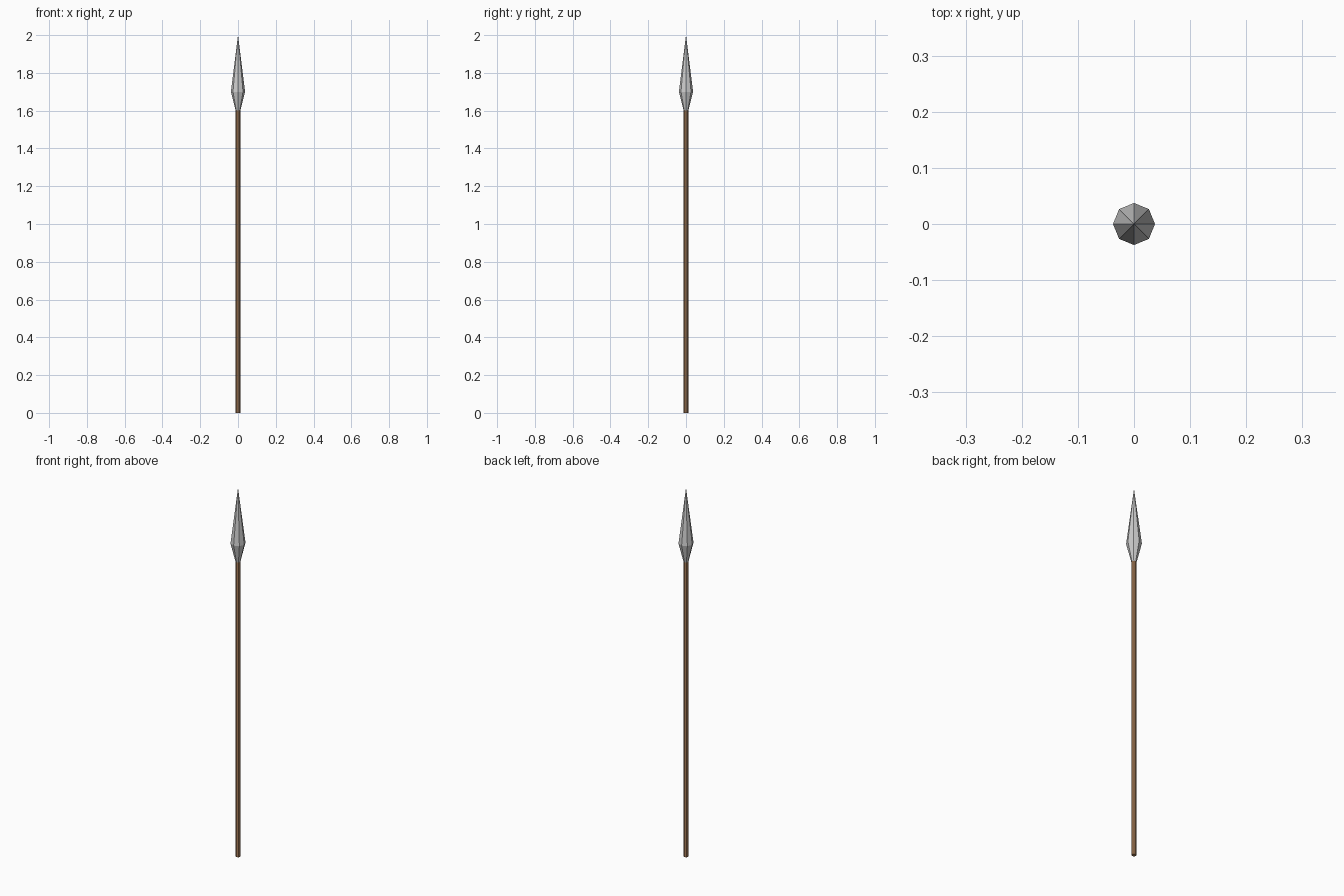
import bpy, bmesh, math

if "Cube" in bpy.data.objects:
    bpy.data.objects.remove(bpy.data.objects["Cube"])

SIDES = 8


def lathe(name, profile, color=None):
    """Revolve (radius, z) points into a closed, flat-shaded solid; radius 0 makes a tip."""
    bm = bmesh.new()
    rings = []
    for r, z in profile:
        if r == 0:
            rings.append([bm.verts.new((0, 0, z))] * SIDES)
        else:
            angles = [2 * math.pi * i / SIDES for i in range(SIDES)]
            rings.append([bm.verts.new((r * math.cos(a), r * math.sin(a), z)) for a in angles])
    for low, high in zip(rings, rings[1:]):
        for i in range(SIDES):
            j = (i + 1) % SIDES
            corners = dict.fromkeys((low[i], low[j], high[j], high[i]))
            bm.faces.new(list(corners))
    # End caps
    if profile[0][0] > 0:
        bm.faces.new(rings[0][::-1])
    if profile[-1][0] > 0:
        bm.faces.new(rings[-1])
    bmesh.ops.recalc_face_normals(bm, faces=bm.faces)
    mesh = bpy.data.meshes.new(name)
    bm.to_mesh(mesh)
    bm.free()
    obj = bpy.data.objects.new(name, mesh)
    bpy.context.collection.objects.link(obj)
    if color:
        mat = bpy.data.materials.new(name + "_material")
        mat.diffuse_color = color
        mat.use_nodes = True
        mat.node_tree.nodes["Principled BSDF"].inputs["Base Color"].default_value = mat.diffuse_color
        mesh.materials.append(mat)
    return obj


# Wooden shaft
lathe("shaft", [(0.0125, 0.0), (0.0125, 1.6)], (0.40, 0.21, 0.10, 1))

# Faceted metal head: short flare, then long taper to the point
lathe("spear_head", [(0.0125, 1.6), (0.0375, 1.7), (0, 2.0)])
